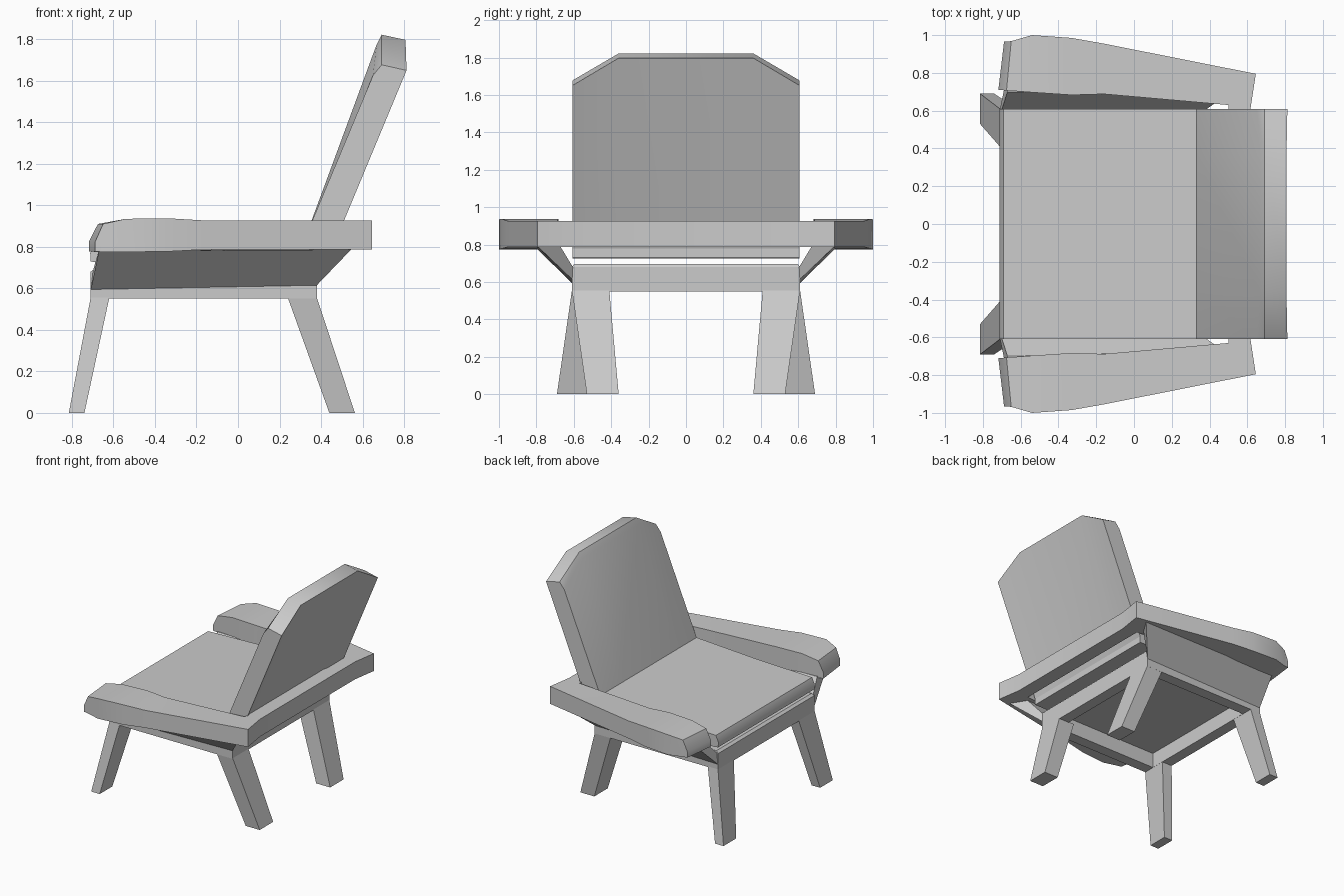
import bpy, bmesh, math

if "Cube" in bpy.data.objects:
    bpy.data.objects.remove(bpy.data.objects["Cube"])


def finish(name, bm, smooth=None):
    bmesh.ops.recalc_face_normals(bm, faces=bm.faces)
    me = bpy.data.meshes.new(name)
    bm.to_mesh(me)
    bm.free()
    ob = bpy.data.objects.new(name, me)
    bpy.context.collection.objects.link(ob)
    if smooth:
        bpy.context.view_layer.objects.active = ob
        ob.select_set(True)
        bpy.ops.object.shade_smooth_by_angle(angle=math.radians(smooth))
        ob.select_set(False)
    return ob


def loft(name, sections, smooth=None):
    """Skin a list of matching point rings and cap both ends."""
    bm = bmesh.new()
    rings = [[bm.verts.new(p) for p in s] for s in sections]
    n = len(rings[0])
    for a, b in zip(rings, rings[1:]):
        for i in range(n):
            j = (i + 1) % n
            bm.faces.new((a[i], a[j], b[j], b[i]))
    bm.faces.new(rings[0])
    bm.faces.new(rings[-1])
    return finish(name, bm, smooth)


def rect(x0, x1, y0, y1, z):
    return [(x0, y0, z), (x1, y0, z), (x1, y1, z), (x0, y1, z)]


def flip(section):
    return [(x, -y, z) for x, y, z in section]


# Legs and slanted side panels, mirrored left and right
for side, tag in ((1, "left"), (-1, "right")):
    def m(s):
        return s if side > 0 else flip(s)
    loft("front_leg_" + tag, [m(rect(-.815, -.74, .53, .69, 0)),
                              m(rect(-.71, -.62, .41, .61, .555))])
    loft("rear_leg_" + tag, [m(rect(.44, .563, .36, .53, 0)),
                             m(rect(.24, .38, .41, .61, .555))])
    front = [(-.71, .605, .59), (-.67, .80, .78), (-.67, .70, .785), (-.70, .605, .68)]
    rear = [(.375, .605, .61), (.545, .79, .787), (.47, .67, .787), (.38, .605, .68)]
    loft("side_panel_" + tag, [m(front), m(rear)])

# Base frame: deep rim around a recessed underside, one continuous skin
loft("base_frame", [rect(-.62, .29, -.52, .52, .67),
                    rect(-.62, .29, -.52, .52, .55),
                    rect(-.71, .38, -.61, .61, .55),
                    rect(-.71, .38, -.61, .61, .68),
                    rect(-.69, .37, -.60, .60, .695)])

# Seat cushion: side profile swept across the width
seat = [(-.685, .725), (-.71, .73), (-.712, .77), (-.69, .82), (-.2, .835),
        (.33, .865), (.45, .865), (.45, .73)]
loft("seat", [[(x, y, z) for x, z in seat] for y in (-.608, .608)], 30)

# Armrests joined by a rear bar: inner xy, outer xy, bottom z, top z
half = [((-.718, .71), (-.688, .965), .778, .825),
        ((-.675, .707), (-.65, .968), .775, .91),
        ((-.54, .697), (-.54, 1.0), .775, .935),
        ((-.33, .683), (-.33, .985), .778, .937),
        ((-.16, .688), (-.16, .955), .787, .927),
        ((.50, .63), (.645, .795), .787, .927),
        ((.50, .58), (.615, .60), .787, .927)]
ring = [[(*i, b), (*o, b), (*o, t), (*i, t)] for i, o, b, t in half]
loft("arm_rail", ring + [flip(s) for s in reversed(ring)], 30)

# Reclined backrest with clipped top corners: xz profile at each width
cols = [(.608, [(.33, .86), (.65, 1.625), (.692, 1.677), (.812, 1.65), (.45, .78)]),
        (.36, [(.33, .86), (.668, 1.775), (.692, 1.822), (.807, 1.797), (.45, .78)])]
secs = [[(x, y, z) for x, z in prof] for y, prof in cols]
loft("backrest", secs + [flip(s) for s in reversed(secs)], 30)
